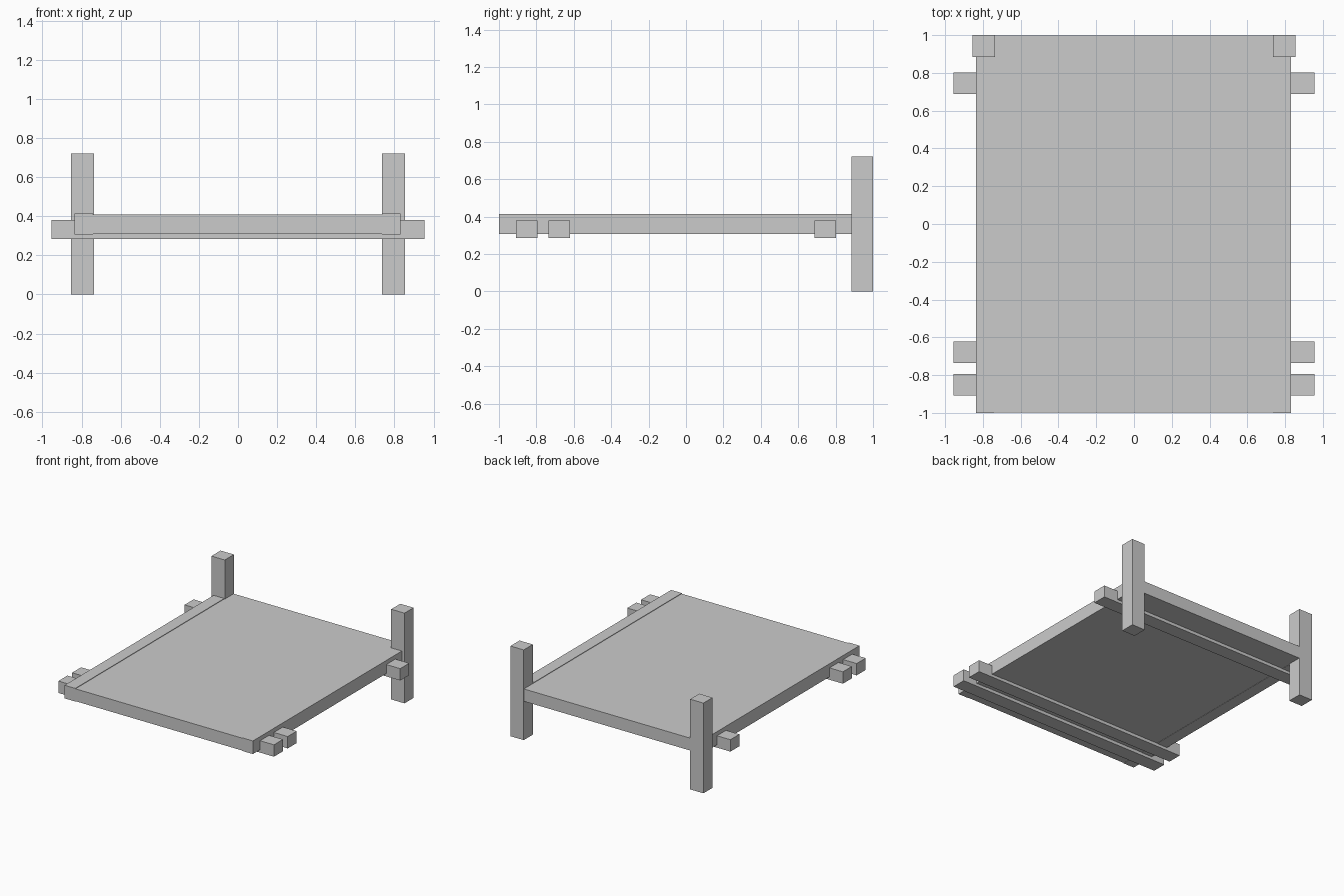
import bpy, bmesh
from mathutils import Vector

if "Cube" in bpy.data.objects:
    bpy.data.objects.remove(bpy.data.objects["Cube"])


def box(name, lo, hi):
    """Axis-aligned box between two opposite corners."""
    lo, hi = Vector(lo), Vector(hi)
    bm = bmesh.new()
    bmesh.ops.create_cube(bm, size=1.0)
    for v in bm.verts:
        v.co = Vector((v.co[i] * (hi[i] - lo[i]) for i in range(3)))
    mesh = bpy.data.meshes.new(name)
    bm.to_mesh(mesh)
    bm.free()
    ob = bpy.data.objects.new(name, mesh)
    ob.location = (lo + hi) / 2
    bpy.context.collection.objects.link(ob)
    return ob


LEFT, RIGHT = -0.836, 0.832     # outer edges of the platform
RAIL = 0.095                    # side rail width

# Main platform panel, with side rails a hair prouder
box("platform_panel", (LEFT + RAIL, -0.998, 0.31), (RIGHT - RAIL, 0.998, 0.409))
box("left_side_rail", (LEFT, -1.0, 0.308), (LEFT + RAIL, 0.998, 0.413))
box("right_side_rail", (RIGHT - RAIL, -1.0, 0.308), (RIGHT, 0.998, 0.413))

# Tall posts at the two back corners
for side, a, b in (("left", -0.855, -0.737), ("right", 0.737, 0.855)):
    box(side + "_back_post", (a, 0.885, 0.0), (b, 1.0, 0.722))

# Cross beams running under the platform and sticking out at the sides
for name, y in (("front", -0.852), ("second", -0.678), ("back", 0.745)):
    box(name + "_cross_beam", (-0.955, y - 0.057, 0.285), (0.955, y + 0.057, 0.38))
